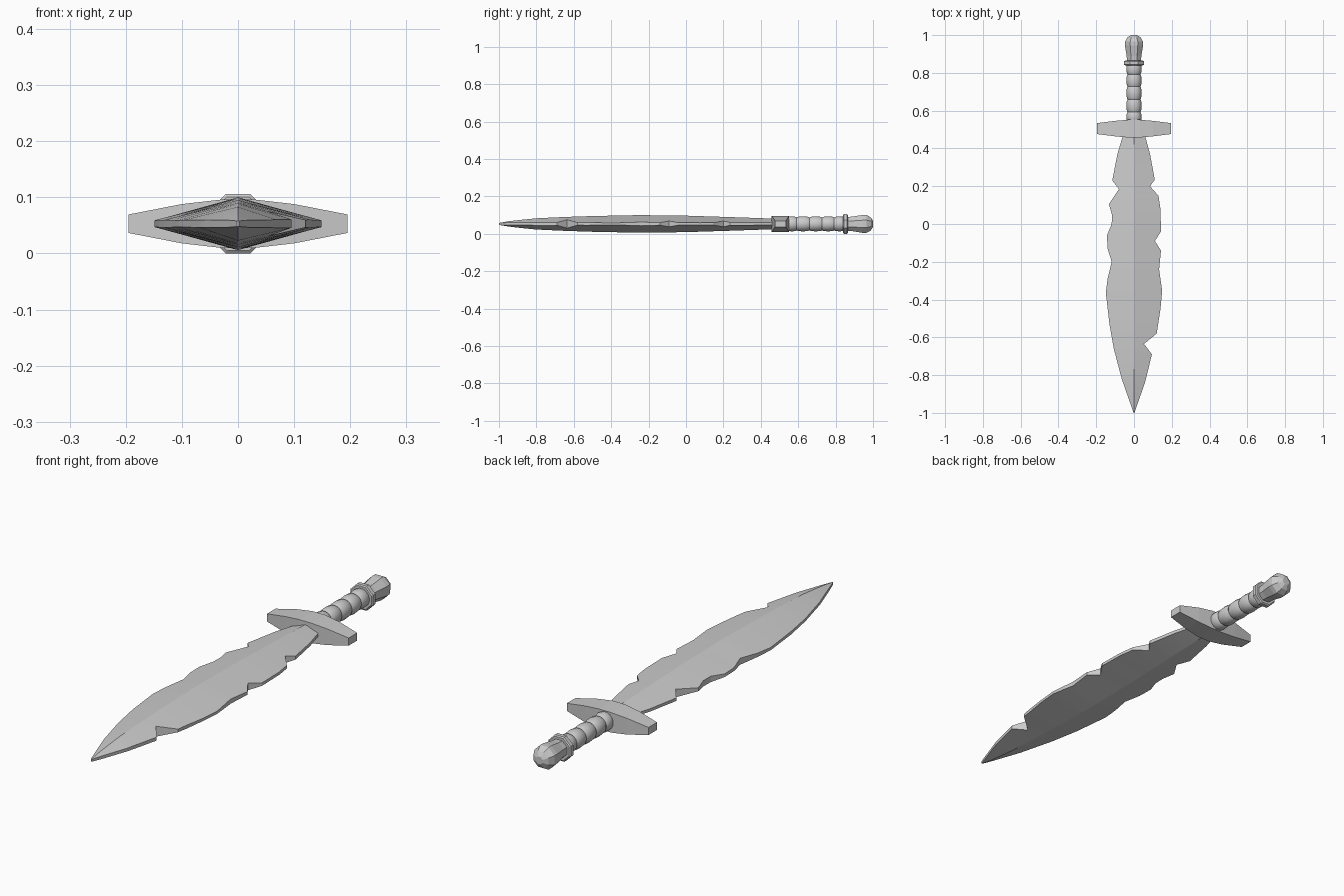
import bpy, bmesh, math

if "Cube" in bpy.data.objects:
    bpy.data.objects.remove(bpy.data.objects["Cube"])

ZC = 0.053  # height of the sword's long axis


def interp(pts, t):
    for (a, va), (b, vb) in zip(pts, pts[1:]):
        if a <= t <= b:
            return va + (vb - va) * (t - a) / (b - a)
    return pts[-1][1] if t > pts[-1][0] else pts[0][1]


def loft(name, rings, smooth=None):
    """Skin equal-length closed rings and cap both ends."""
    bm = bmesh.new()
    vs = [[bm.verts.new(p) for p in r] for r in rings]
    n = len(vs[0])
    for a, b in zip(vs, vs[1:]):
        for i in range(n):
            j = (i + 1) % n
            bm.faces.new((a[i], a[j], b[j], b[i]))
    bm.faces.new(vs[0])
    bm.faces.new(vs[-1])
    bmesh.ops.recalc_face_normals(bm, faces=bm.faces)
    me = bpy.data.meshes.new(name)
    bm.to_mesh(me)
    bm.free()
    ob = bpy.data.objects.new(name, me)
    bpy.context.collection.objects.link(ob)
    if smooth:
        bpy.ops.object.select_all(action='DESELECT')
        bpy.context.view_layer.objects.active = ob
        ob.select_set(True)
        bpy.ops.object.shade_smooth_by_angle(angle=math.radians(smooth))
    return ob


def lathe_y(name, profile, sides, smooth=None):
    """Revolve (y, flat radius) pairs about the sword axis, flats facing x and z."""
    k = 1 / math.cos(math.pi / sides)
    ang = [math.tau * (i + 0.5) / sides for i in range(sides)]
    return loft(name, [[(r * k * math.cos(a), y, ZC + r * k * math.sin(a)) for a in ang]
                       for y, r in profile], smooth)


# Blade: two chipped outlines, an intact half width and a ridge height, all along y
right = [(-1, .002), (-.84, .058), (-.69, .095), (-.635, .053), (-.58, .12), (-.45, .14),
         (-.355, .149), (-.24, .133), (-.14, .143), (-.09, .11), (-.04, .143), (.08, .14),
         (.148, .13), (.20, .085), (.235, .11), (.37, .085), (.48, .055)]
left = [(-1, .002), (-.82, .065), (-.66, .107), (-.53, .13), (-.365, .149), (-.29, .14),
        (-.2, .118), (-.13, .14), (-.06, .143), (0, .118), (.05, .117), (.105, .133),
        (.185, .08), (.23, .115), (.37, .088), (.48, .055)]
full = [(-1, .003), (-.83, .064), (-.68, .102), (-.53, .133), (-.36, .149), (-.05, .145),
        (.1, .14), (.23, .117), (.37, .089), (.48, .056)]
ridge = [(-1, .005), (-.95, .014), (-.88, .022), (-.8, .030), (-.65, .037), (-.5, .042),
         (-.25, .047), (0, .044), (.25, .036), (.48, .028)]
sections = []
for y in sorted({p[0] for p in right + left + ridge}):
    h, w = interp(ridge, y), interp(full, y)
    xr, xl = interp(right, y), interp(left, y)

    def edge(x):
        e = min(.006, h)
        return e + (h - e) * max(0, 1 - x / w)

    er, el = edge(xr), edge(xl)
    sections.append([(xr, y, ZC - er), (xr, y, ZC + er), (0, y, ZC + h),
                     (-xl, y, ZC + el), (-xl, y, ZC - el), (0, y, ZC - h)])
loft("blade", sections, 20)

# Cross guard: rectangular sections swelling towards the middle
half = [(.195, .029, .0165), (.1, .041, .035), (.03, .047, .043)]
stations = [(-x, hy, hz) for x, hy, hz in half] + half[::-1]
loft("guard", [[(x, .505 + sy * hy, ZC + sz * hz)
                for sy, sz in ((-1, -1), (1, -1), (1, 1), (-1, 1))]
               for x, hy, hz in stations])

# Grip: a row of bulging wrapped bands
bands = [.54, .592, .66, .728, .792, .85]
grip = []
for a, b in zip(bands, bands[1:]):
    grip += [(a + (b - a) * t, r) for t, r in
             ((0, .034), (.1, .038), (.5, .040), (.9, .038))]
grip.append((bands[-1], .034))
lathe_y("grip", grip, 16, 40)

# Octagonal collar and flared pommel
lathe_y("collar", [(.84, .048), (.844, .053), (.861, .053), (.865, .048)], 8)
lathe_y("pommel", [(.86, .037), (.89, .039), (.945, .048), (.965, .048),
                   (.988, .035), (1.0, .016)], 8)
